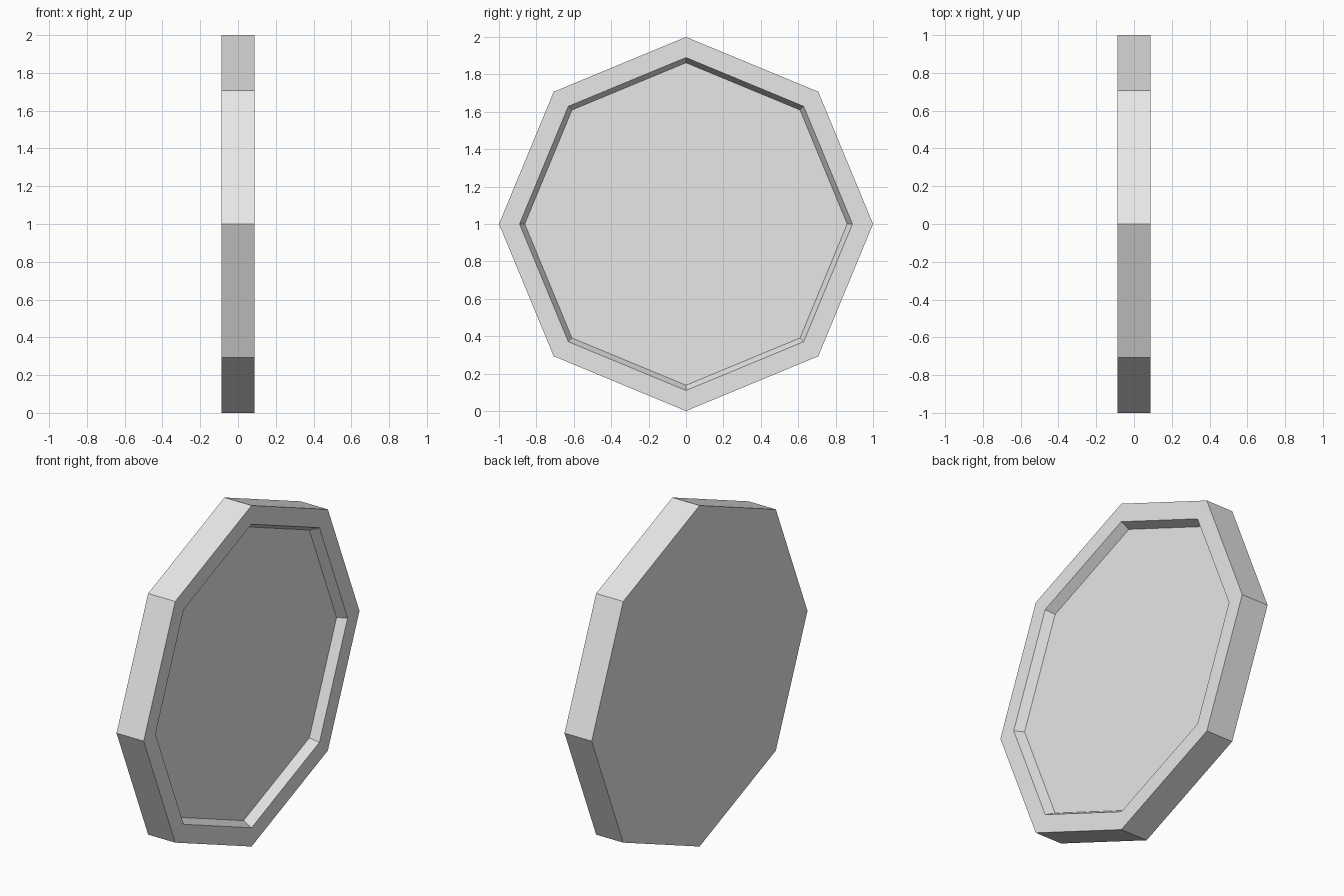
import bpy
import bmesh
from math import sin, cos, pi

SIDES = 8
HALF = 0.088      # half thickness
DEPTH = 0.052     # recess depth

cube = bpy.data.objects.get("Cube")
if cube:
    bpy.data.objects.remove(cube, do_unlink=True)

# Single pale grey material
grey = bpy.data.materials.new("pale_grey")
grey.use_nodes = True
colour = (0.8, 0.8, 0.8, 1)
grey.diffuse_color = colour
grey.node_tree.nodes["Principled BSDF"].inputs["Base Color"].default_value = colour


def ring(bm, x, radius):
    """Octagon standing upright in the plane at x, with a corner at the top."""
    angles = [2 * pi * i / SIDES for i in range(SIDES)]
    return [bm.verts.new((x, radius * sin(a), 1 + radius * cos(a))) for a in angles]


# Octagonal tray: flat back, outer wall, rim, sloped recess wall, recess floor
bm = bmesh.new()
profile = [(-HALF, 1), (HALF, 1), (HALF, 0.89), (HALF - DEPTH, 0.862)]
rings = [ring(bm, x, r) for x, r in profile]
bm.faces.new(rings[0])
for a, b in zip(rings, rings[1:]):
    for i in range(SIDES):
        j = (i + 1) % SIDES
        bm.faces.new((a[i], a[j], b[j], b[i]))
bm.faces.new(rings[-1])
bmesh.ops.recalc_face_normals(bm, faces=bm.faces)

mesh = bpy.data.meshes.new("octagonal_tray")
bm.to_mesh(mesh)
bm.free()
mesh.materials.append(grey)
tray = bpy.data.objects.new("octagonal_tray", mesh)
bpy.context.collection.objects.link(tray)
